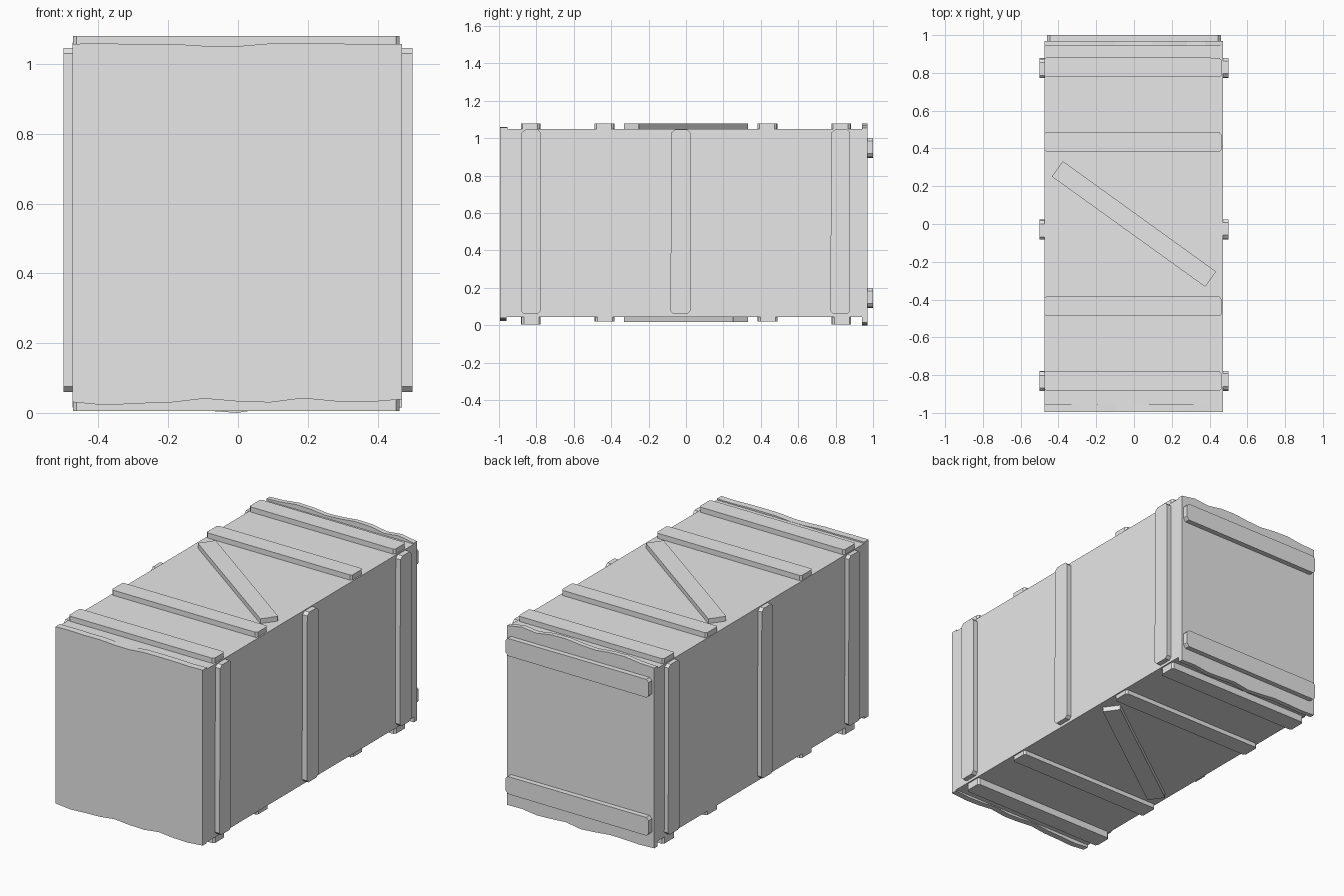
import bpy, bmesh
from math import atan2, hypot
from mathutils import Vector, Matrix

cube = bpy.data.objects.get("Cube")
if cube:
    bpy.data.objects.remove(cube, do_unlink=True)

grey = bpy.data.materials.new("plain grey")
grey.use_nodes = True
colour = (0.8, 0.8, 0.8, 1)
grey.diffuse_color = colour
grey.node_tree.nodes["Principled BSDF"].inputs["Base Color"].default_value = colour

X0, X1, Y0, Y1, Z0, Z1 = -0.475, 0.47, -0.995, 0.97, 0.045, 1.05
X, Y, Z = Vector((1, 0, 0)), Vector((0, 1, 0)), Vector((0, 0, 1))


def prism(name, outline, depth, origin, u, v, n):
    """Extrude a flat outline, drawn along u and v, by depth along n."""
    bm = bmesh.new()
    face = bm.faces.new([bm.verts.new(origin + u * a + v * b) for a, b in outline])
    ext = bmesh.ops.extrude_face_region(bm, geom=[face])
    moved = [g for g in ext["geom"] if isinstance(g, bmesh.types.BMVert)]
    bmesh.ops.translate(bm, verts=moved, vec=n * depth)
    bmesh.ops.recalc_face_normals(bm, faces=bm.faces)
    mesh = bpy.data.meshes.new(name)
    bm.to_mesh(mesh)
    bm.free()
    mesh.materials.append(grey)
    obj = bpy.data.objects.new(name, mesh)
    bpy.context.collection.objects.link(obj)
    return obj


def batten(name, centre, u, n, length, width, thick, chip=0.015):
    """Hand-cut plank lying on a face: clipped corners, one end a little narrower."""
    a, b = length / 2, width / 2
    outline = [(-a, -b + chip), (-a + chip, -b), (a - chip, -b), (a, -b + chip),
               (a, b - 1.6 * chip), (a - chip, b - 0.3 * chip), (-a + chip, b), (-a, b - chip)]
    sink = 0.005
    return prism(name, outline, thick + sink, Vector(centre) - n * sink, u, n.cross(u), n)


# Box body
prism("crate_body", [(X0, Y0), (X1, Y0), (X1, Y1), (X0, Y1)], Z1 - Z0,
      Vector((0, 0, Z0)), X, Y, Z)

# Cross battens on lid and underside
for label, y, under in (("front", -0.83, 0.04), ("front_inner", -0.435, 0.025),
                        ("back_inner", 0.435, 0.025), ("back", 0.83, 0.04)):
    batten("top_batten_" + label, (-0.005, y, Z1), X, Z, 0.935, 0.106, 0.03, 0.01)
    batten("bottom_batten_" + label, (-0.005, y, Z0), X, -Z, 0.935, 0.106, under, 0.01)

# Diagonal braces
for label, z, n, side in (("top", Z1, Z, 1), ("bottom", Z0, -Z, -1)):
    u = Vector((0.82 * side, -0.59, 0)).normalized()
    batten(label + "_diagonal_brace", (0, 0, z), u, n, 1.0, 0.1, 0.028, 0.002)

# Upright battens on both sides
for label, x, n in (("left", X1, X), ("right", X0, -X)):
    for place, y in (("front", -0.83), ("middle", -0.03), ("back", 0.825)):
        batten(f"{label}_batten_{place}", (x, y, 0.553), Z, n, 0.985, 0.106, abs(0.5 - abs(x)))

# Horizontal battens on the back
for label, z in (("upper", 0.947), ("lower", 0.145)):
    batten("back_batten_" + label, (0, Y1, z), X, Y, 0.92, 0.106, 0.03)


def lip(name, y, depth, base, heights):
    """Ragged splintered rim along an end edge of the box."""
    step = (X1 - X0) / (len(heights) - 1)
    edge = [(X0 + i * step, base + h) for i, h in enumerate(heights)]
    inner = base - 0.006 if heights[1] > 0 else base + 0.006
    prism(name, [(X0, inner)] + edge + [(X1, inner)], depth, Vector((0, y, 0)), X, Z, Y)


# Splintered rims at the front and back ends
lip("front_top_rim", Y0, 0.04, Z1,
    [0.008, 0.009, 0.007, 0.008, 0.002, 0.001, 0.009, 0.01, 0.009, 0.006, 0.008])
lip("front_bottom_rim", Y0, 0.035, Z0,
    [-0.014, -0.023, -0.018, -0.015, -0.004, -0.012, -0.015, -0.003, -0.012, -0.014, -0.006])
lip("back_top_rim", Y1 - 0.028, 0.028, Z1,
    [0.012, 0.016, 0.028, 0.025, 0.015, 0.02, 0.03, 0.028, 0.012, 0.022, 0.006])
lip("back_bottom_rim", Y1 - 0.028, 0.028, Z0,
    [-0.03, -0.034, -0.03, -0.028, -0.038, -0.045, -0.03, -0.036, -0.04, -0.028, -0.03])
